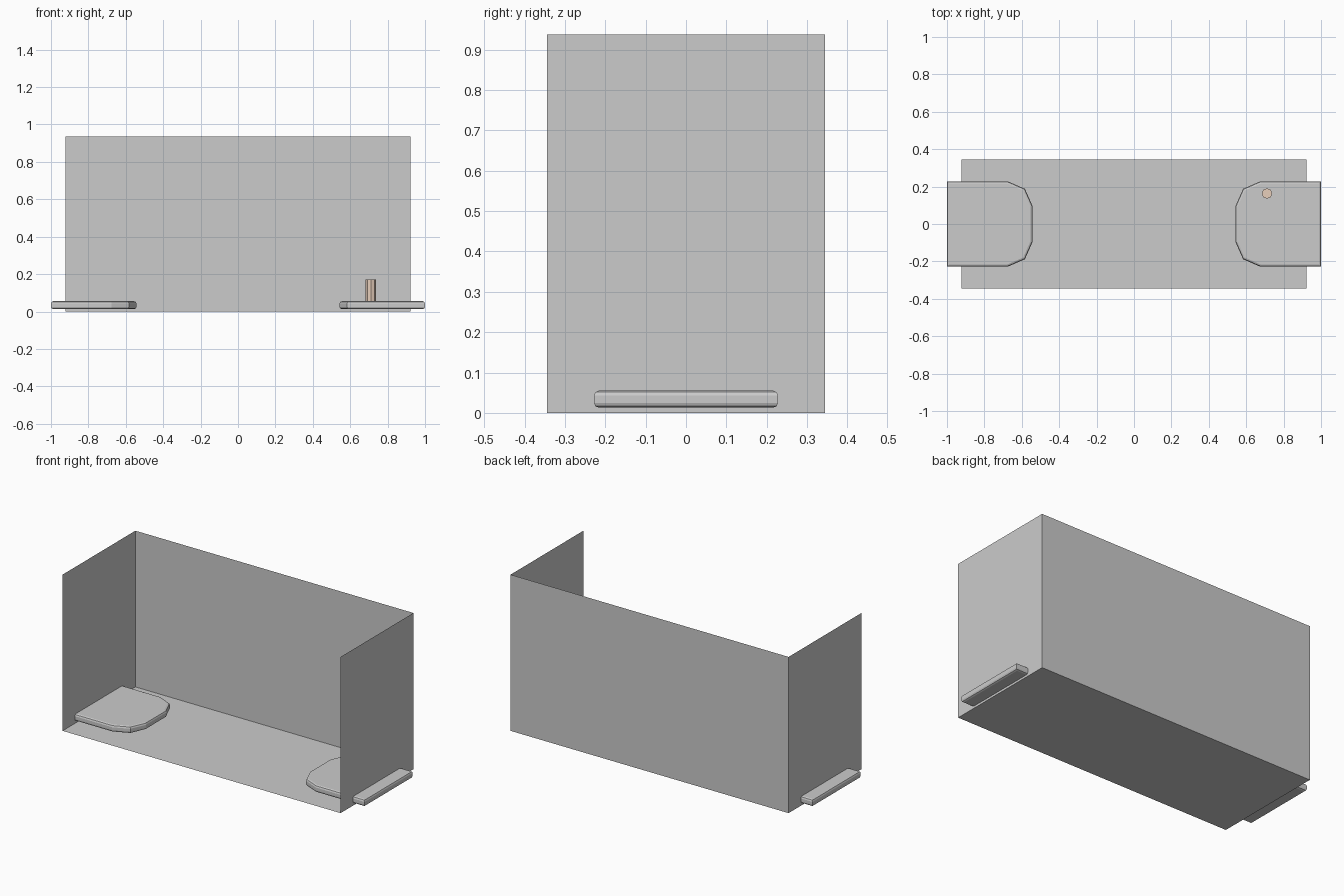
import bpy, bmesh
from mathutils import Matrix

if "Cube" in bpy.data.objects:
    bpy.data.objects.remove(bpy.data.objects["Cube"])


def add_object(name, bm):
    bmesh.ops.recalc_face_normals(bm, faces=bm.faces)
    mesh = bpy.data.meshes.new(name)
    bm.to_mesh(mesh)
    bm.free()
    obj = bpy.data.objects.new(name, mesh)
    bpy.context.collection.objects.link(obj)
    return obj


# Thin-walled tray: floor, back and two sides, open at the top and front
W, D, H = 1.845, 0.69, 0.937
bm = bmesh.new()
bmesh.ops.create_cube(bm, matrix=Matrix.Translation((0, 0, H / 2)) @ Matrix.Diagonal((W, D, H, 1)))
bm.normal_update()
opened = [f for f in bm.faces if f.normal.z > 0.5 or f.normal.y < -0.5]
bmesh.ops.delete(bm, geom=opened, context='FACES')
add_object("open_box", bm)

# Half outline of the end pad, mirrored front to back
half = [(1.0, 0.228), (0.675, 0.228), (0.583, 0.188), (0.543, 0.097)]
outline = half + [(x, -y) for x, y in reversed(half)]


def end_pad(name, side):
    bm = bmesh.new()
    face = bm.faces.new([bm.verts.new((side * x, y, 0.013)) for x, y in outline])
    ext = bmesh.ops.extrude_face_region(bm, geom=[face], use_keep_orig=True)
    top = [v for v in ext["geom"] if isinstance(v, bmesh.types.BMVert)]
    bmesh.ops.translate(bm, verts=top, vec=(0, 0, 0.042))
    # Soften only the top and bottom rims
    bmesh.ops.recalc_face_normals(bm, faces=bm.faces)
    rims = [e for e in bm.edges if abs(e.verts[0].co.z - e.verts[1].co.z) < 1e-4]
    bmesh.ops.bevel(bm, geom=rims, offset=0.012, segments=2, profile=0.5, affect='EDGES')
    add_object(name, bm)


end_pad("left_pad", -1)
end_pad("right_pad", 1)

# Small upright peg on the right pad
bm = bmesh.new()
bmesh.ops.create_cone(bm, cap_ends=True, segments=8, radius1=0.028, radius2=0.028, depth=0.13,
                      matrix=Matrix.Translation((0.711, 0.163, 0.105)))
peg = add_object("peg", bm)
mat = bpy.data.materials.new("pale_beige")
mat.diffuse_color = (0.8, 0.62, 0.5, 1)
mat.use_nodes = True
mat.node_tree.nodes["Principled BSDF"].inputs["Base Color"].default_value = mat.diffuse_color
peg.data.materials.append(mat)
